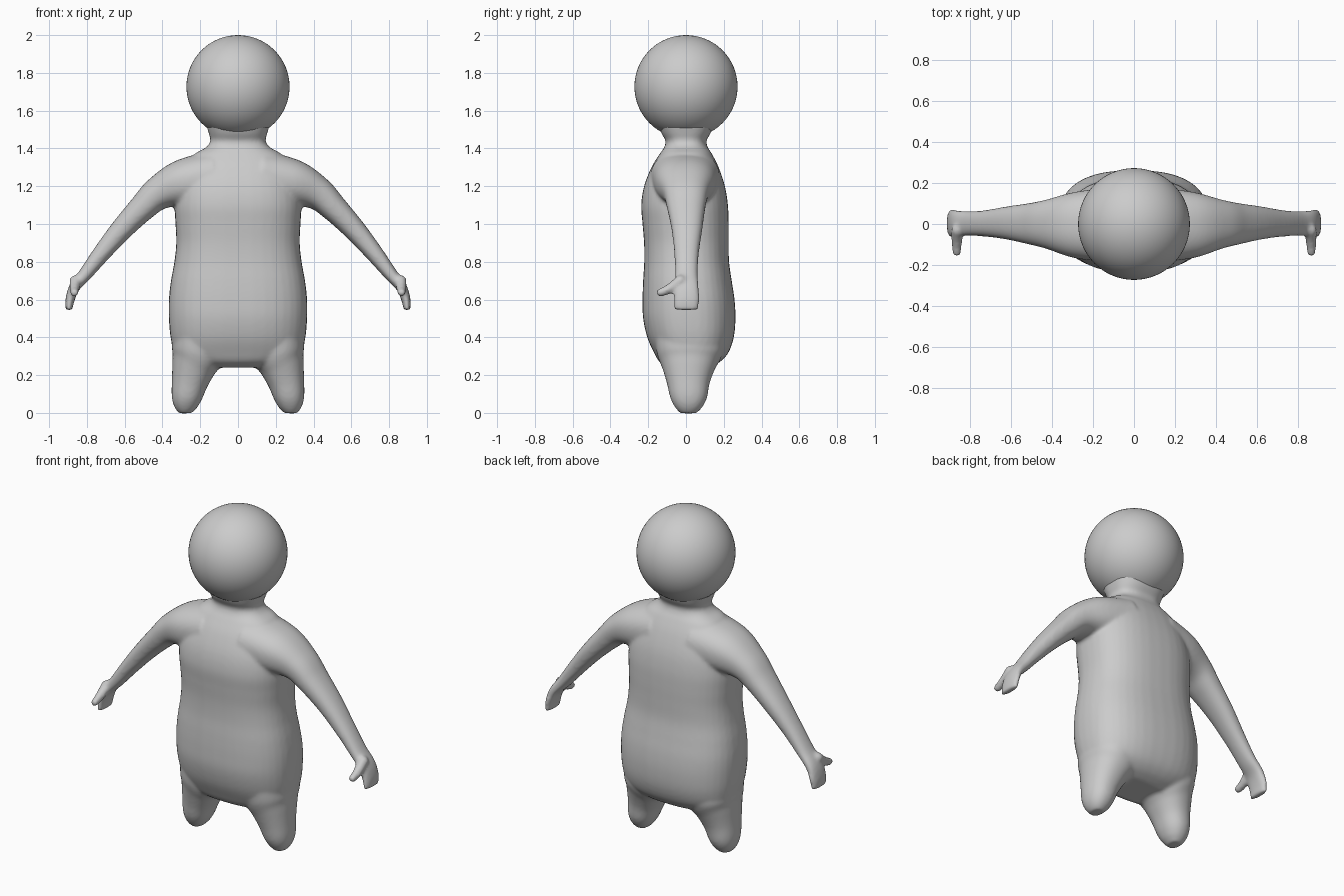
import bpy, bmesh, math
from mathutils import Vector

if "Cube" in bpy.data.objects:
    bpy.data.objects.remove(bpy.data.objects["Cube"])

SEGS = 40   # points around each ring
STEPS = 6   # in-between rings per section


def spline(rows):
    """Smooth the section rows with a Catmull-Rom curve."""
    out = []
    n = len(rows)
    for i in range(n - 1):
        p0, p1, p2, p3 = (rows[min(max(k, 0), n - 1)] for k in range(i - 1, i + 3))
        for s in range(STEPS):
            t = s / STEPS
            out.append([0.5 * (2*b + (c - a)*t + (2*a - 5*b + 4*c - d)*t*t
                               + (3*b - a - 3*c + d)*t**3)
                        for a, b, c, d in zip(p0, p1, p2, p3)])
    out.append(list(rows[-1]))
    return out


def spow(v, e):
    return math.copysign(abs(v) ** e, v)


def loft(bm, rows, side=1, power=2.0):
    """Capped tube along the xz plane; row = x, z, half width, y front, y back."""
    rows = spline(rows)
    rings = []
    for i, (x, z, r, y0, y1) in enumerate(rows):
        a, b = rows[max(i - 1, 0)], rows[min(i + 1, len(rows) - 1)]
        tan = Vector((b[0] - a[0], b[1] - a[1])).normalized()
        ring = []
        for k in range(SEGS):
            ang = 2 * math.pi * k / SEGS
            u = r * spow(math.cos(ang), 2 / power)
            v = (y0 + y1) / 2 + (y1 - y0) / 2 * spow(math.sin(ang), 2 / power)
            ring.append(bm.verts.new((side * (x + tan.y * u), v, z - tan.x * u)))
        rings.append(ring)
    faces = [bm.faces.new(rings[0]), bm.faces.new(rings[-1])]
    for p, q in zip(rings, rings[1:]):
        for k in range(SEGS):
            j = (k + 1) % SEGS
            faces.append(bm.faces.new((p[k], p[j], q[j], q[k])))
    bmesh.ops.recalc_face_normals(bm, faces=faces)


def ball(bm, centre, radius):
    m = bmesh.ops.create_icosphere(bm, subdivisions=2, radius=radius)
    bmesh.ops.translate(bm, verts=m["verts"], vec=centre)


torso = [
    (0, 0.240, 0.20, -0.09, 0.12), (0, 0.27, 0.27, -0.14, 0.18),
    (0, 0.32, 0.335, -0.17, 0.225), (0, 0.40, 0.357, -0.205, 0.253),
    (0, 0.50, 0.366, -0.227, 0.262), (0, 0.60, 0.366, -0.23, 0.257),
    (0, 0.70, 0.355, -0.227, 0.242), (0, 0.80, 0.337, -0.221, 0.228),
    (0, 0.90, 0.327, -0.222, 0.226), (0, 1.00, 0.331, -0.23, 0.226),
    (0, 1.10, 0.335, -0.237, 0.222), (0, 1.20, 0.32, -0.222, 0.206),
    (0, 1.30, 0.28, -0.183, 0.173), (0, 1.37, 0.23, -0.14, 0.138),
    (0, 1.405, 0.17, -0.116, 0.116), (0, 1.44, 0.146, -0.108, 0.108),
    (0, 1.48, 0.155, -0.13, 0.13), (0, 1.53, 0.17, -0.15, 0.15),
]
leg = [
    (0.20, 0.45, 0.14, -0.17, 0.20), (0.212, 0.32, 0.14, -0.155, 0.195),
    (0.235, 0.24, 0.117, -0.126, 0.156), (0.256, 0.16, 0.096, -0.102, 0.126),
    (0.272, 0.08, 0.080, -0.083, 0.111), (0.277, 0.03, 0.060, -0.058, 0.086),
    (0.277, -0.002, 0.033, -0.03, 0.055),
]
arm = [
    (0.12, 1.245, 0.145, -0.19, 0.18), (0.295, 1.215, 0.125, -0.165, 0.155),
    (0.42, 1.163, 0.090, -0.122, 0.120), (0.507, 1.085, 0.072, -0.100, 0.102),
    (0.617, 0.970, 0.059, -0.076, 0.086), (0.722, 0.845, 0.047, -0.062, 0.068),
    (0.808, 0.735, 0.036, -0.058, 0.062), (0.864, 0.668, 0.029, -0.063, 0.068),
    (0.889, 0.600, 0.024, -0.064, 0.071), (0.895, 0.545, 0.018, -0.062, 0.066),
]

# body: torso, legs, arms and thumbs, fused into one smooth skin
bm = bmesh.new()
loft(bm, torso, power=2.5)
for side in (1, -1):
    loft(bm, leg, side, 2.2)
    loft(bm, arm, side, 2.3)
    # thumb as a tapering chain of balls
    a, b, c = Vector((0.862, -0.03, 0.70)), Vector((0.866, -0.09, 0.648)), Vector((0.866, -0.137, 0.637))
    for i in range(13):
        t = i / 12
        p = a * (1 - t)**2 + b * 2 * t * (1 - t) + c * t * t
        ball(bm, (side * p.x, p.y, p.z), 0.032 - 0.009 * t)
mesh = bpy.data.meshes.new("body")
bm.to_mesh(mesh)
bm.free()
body = bpy.data.objects.new("body", mesh)
bpy.context.collection.objects.link(body)
fuse = body.modifiers.new("fuse", 'REMESH')
fuse.mode = 'VOXEL'
fuse.voxel_size = 0.01
fuse.use_smooth_shade = True
soft = body.modifiers.new("soften", 'SMOOTH')
soft.factor = 0.5
soft.iterations = 8

# head
bpy.ops.mesh.primitive_uv_sphere_add(segments=64, ring_count=32, radius=0.273,
                                     location=(0, 0, 1.727))
bpy.context.object.name = "head"
bpy.ops.object.shade_smooth()
